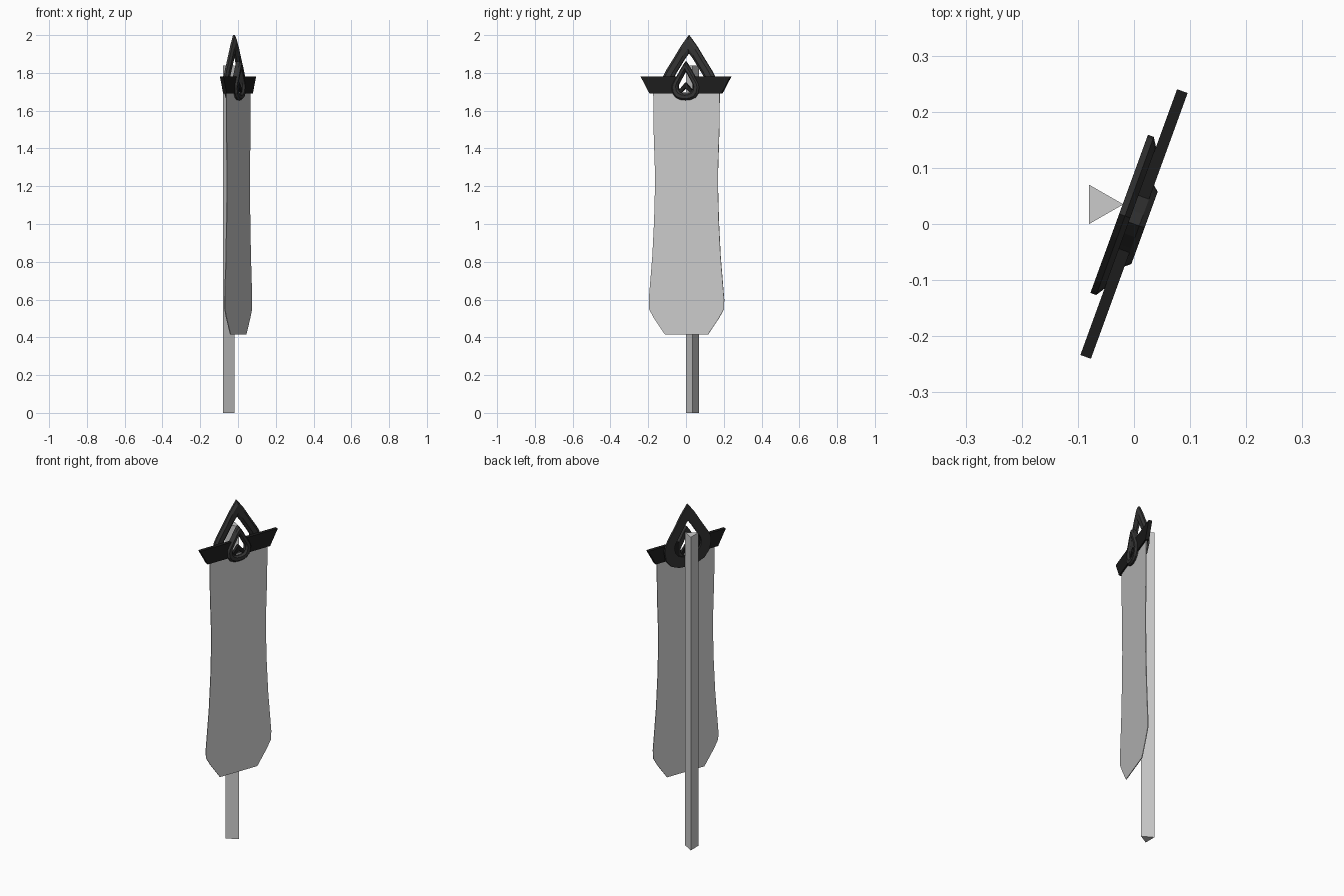
import bpy, bmesh, math
from mathutils import Vector

if "Cube" in bpy.data.objects:
    bpy.data.objects.remove(bpy.data.objects["Cube"])

# The banner plane is turned 20 degrees about z: u runs along it, n points to its front
A = math.radians(20)
U = Vector((math.sin(A), math.cos(A), 0))
N = Vector((math.cos(A), -math.sin(A), 0))
Z = Vector((0, 0, 1))


def P(u, z, n):
    return U * u + Z * z + N * n


def material(name, v):
    m = bpy.data.materials.new(name)
    m.diffuse_color = (v, v, v, 1)
    m.use_nodes = True
    m.node_tree.nodes["Principled BSDF"].inputs["Base Color"].default_value = m.diffuse_color
    return m


def make(name, verts, faces, mat=None):
    me = bpy.data.meshes.new(name)
    me.from_pydata([tuple(v) for v in verts], [], faces)
    bm = bmesh.new()
    bm.from_mesh(me)
    bmesh.ops.recalc_face_normals(bm, faces=bm.faces)
    bm.to_mesh(me)
    bm.free()
    ob = bpy.data.objects.new(name, me)
    bpy.context.collection.objects.link(ob)
    if mat:
        me.materials.append(mat)
    return ob


def prism(name, a, b, mat=None):
    """Closed solid between two matching loops of points."""
    k = len(a)
    sides = [(i, (i + 1) % k, k + (i + 1) % k, k + i) for i in range(k)]
    return make(name, a + b, [tuple(range(k)), tuple(range(k, 2 * k))] + sides, mat)


def slab(name, outline, n0, n1, mat=None):
    return prism(name, [P(u, z, n0) for u, z in outline],
                 [P(u, z, n1) for u, z in outline], mat)


# Right half of a pointed drop: width fraction, height fraction
DROP = [(0, 1), (.28, .85), (.56, .67), (.85, .49), (.97, .4), (1, .32),
        (.94, .18), (.72, .07), (.38, .015), (0, 0)]


def drop(half, bottom, top, cu):
    loop = DROP + [(-w, h) for w, h in DROP[-2:0:-1]]
    return [Vector((cu + w * half, bottom + h * (top - bottom))) for w, h in loop]


def drop_ring(name, outer, inner, cu, back, edge, front, mat):
    """Drop-shaped ring with a flat back and a chamfered front."""
    o, i = drop(*outer, cu), drop(*inner, cu)
    section = [(0, back), (0, edge), (.25, front), (.75, front), (1, edge), (1, back)]
    verts = [P(*a.lerp(b, t), n) for t, n in section for a, b in zip(o, i)]
    k, s = len(o), len(section)
    faces = [(r * k + j, r * k + (j + 1) % k, (r + 1) % s * k + (j + 1) % k,
              (r + 1) % s * k + j) for r in range(s) for j in range(k)]
    return make(name, verts, faces, mat)


black = material("black", .012)
dark = material("dark_grey", .035)

# Triangular pole
tri = [(-.08, 0), (-.08, .07), (-.019, .035)]
prism("pole", [Vector((x, y, 0)) for x, y in tri], [Vector((x, y, 1.84)) for x, y in tri])

# Hanging cloth: one thin flat panel
half = [(.187, 1.70), (.185, 1.5), (.178, 1.3), (.177, 1.2), (.182, 1.02),
        (.192, .83), (.212, .6), (.211, .55), (.182, .5), (.121, .415)]
outline = half + [(-u, z) for u, z in reversed(half)]
slab("cloth", [(u + .003, z) for u, z in outline], -.002, .002)

# Crossbar in two flared halves, open behind the small ring
for side, s in (("left", -1), ("right", 1)):
    bar = [(.05, 1.69), (.202, 1.69), (.252, 1.78), (.05, 1.78)]
    slab("crossbar_" + side, [(s * u, z) for u, z in bar], -.01, .01, black)

# Drop-shaped ornaments behind and in front of the crossbar
drop_ring("large_ring", (.15, 1.635, 2.0), (.087, 1.695, 1.905), .008,
          -.031, -.02, -.01, dark)
drop_ring("small_ring", (.077, 1.655, 1.86), (.043, 1.69, 1.81), 0,
          -.01, .01, .02, dark)

# Small pointed bar inside the front ring
slab("inner_chevron", [(-.045, 1.70), (0, 1.75), (.045, 1.70), (.03, 1.69),
                       (0, 1.72), (-.03, 1.69)], -.008, .01, black)
